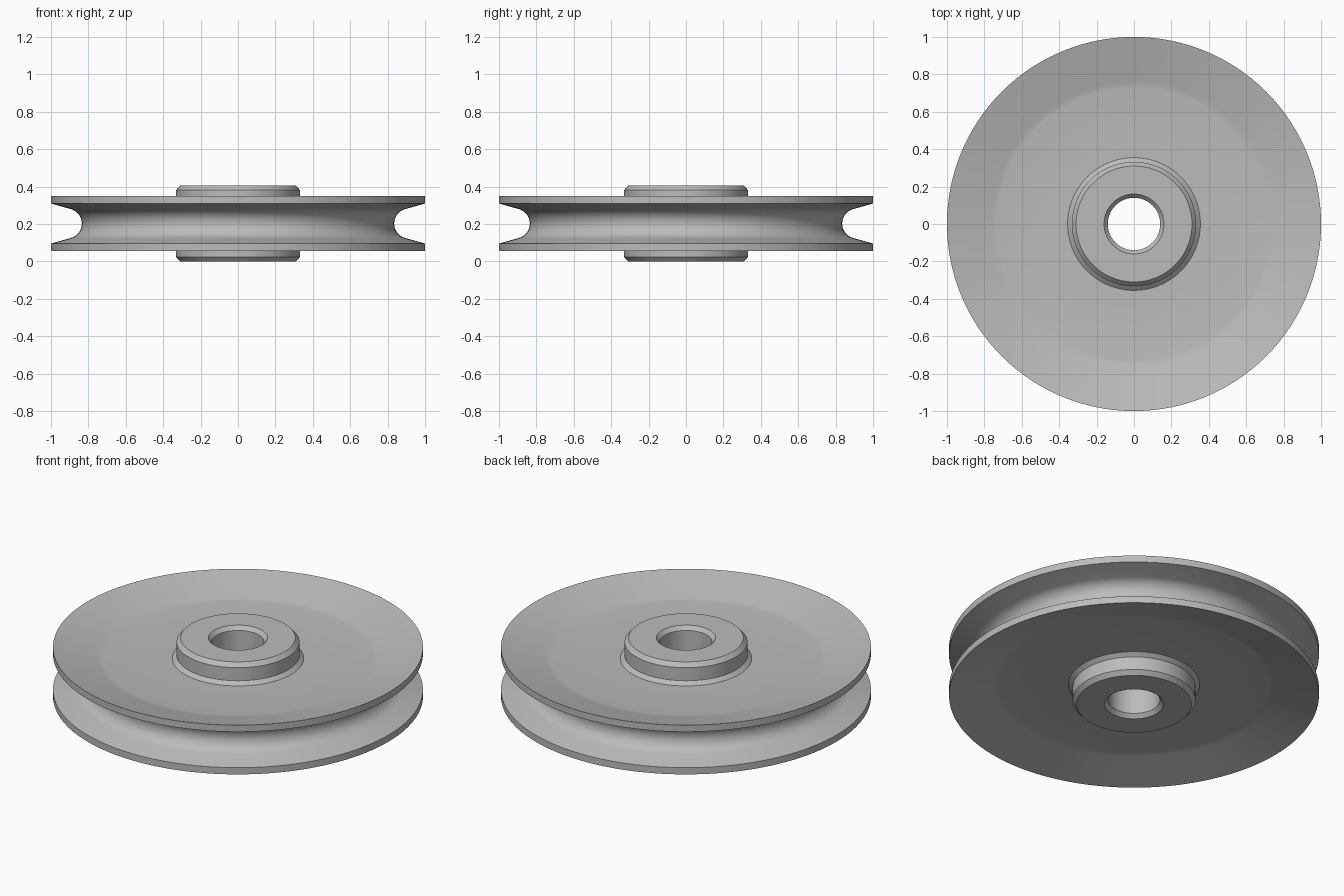
import bpy, bmesh, math
from mathutils import Matrix

SEGMENTS = 128
MID = 0.2025                 # height of the symmetry plane

cube = bpy.data.objects.get("Cube")
if cube:
    bpy.data.objects.remove(cube, do_unlink=True)

# Plain metal
metal = bpy.data.materials.new("grey_metal")
metal.use_nodes = True
grey = (0.50, 0.50, 0.50, 1.0)
metal.diffuse_color = grey
metal.node_tree.nodes["Principled BSDF"].inputs["Base Color"].default_value = grey

# Upper half of the section as (radius, height above the symmetry plane)
bore = [(0.14, 0.18), (0.16, 0.2025)]
hub = [(0.31, 0.2025), (0.332, 0.178), (0.332, 0.1)]
web = [(0.355, 0.08), (0.73, 0.08), (0.75, 0.083), (0.77, 0.088)]
rim = [(1.0, 0.147), (1.0, 0.107)]

# Rope groove: sloping wall flowing into a round floor
GROOVE_R, GROOVE_C, START, STEPS = 0.08, 0.915, 106, 10
groove = []
for i in range(STEPS + 1):
    a = math.radians(START + (180 - START) * i / STEPS)
    groove.append((GROOVE_C + GROOVE_R * math.cos(a), GROOVE_R * math.sin(a)))
groove[-1] = (GROOVE_C - GROOVE_R, 0.0)

upper = bore + hub + web + rim + groove
lower = [(r, -z) for r, z in reversed(upper[:-1])]
profile = upper + lower

# Turn the closed section around the axle
bm = bmesh.new()
verts = [bm.verts.new((r, 0, MID + z)) for r, z in profile]
edges = [bm.edges.new((v, verts[(i + 1) % len(verts)])) for i, v in enumerate(verts)]
bmesh.ops.spin(bm, geom=verts + edges, cent=(0, 0, 0), axis=(0, 0, 1),
               angle=math.tau, steps=SEGMENTS, use_merge=False)
bmesh.ops.remove_doubles(bm, verts=bm.verts, dist=0.0005)
bmesh.ops.recalc_face_normals(bm, faces=bm.faces)

mesh = bpy.data.meshes.new("pulley_wheel")
bm.to_mesh(mesh)
bm.free()
mesh.materials.append(metal)
wheel = bpy.data.objects.new("pulley_wheel", mesh)
bpy.context.collection.objects.link(wheel)

# Smooth curves, crisp machined edges
bpy.ops.object.select_all(action='DESELECT')
wheel.select_set(True)
bpy.context.view_layer.objects.active = wheel
bpy.ops.object.shade_smooth_by_angle(angle=math.radians(30))
